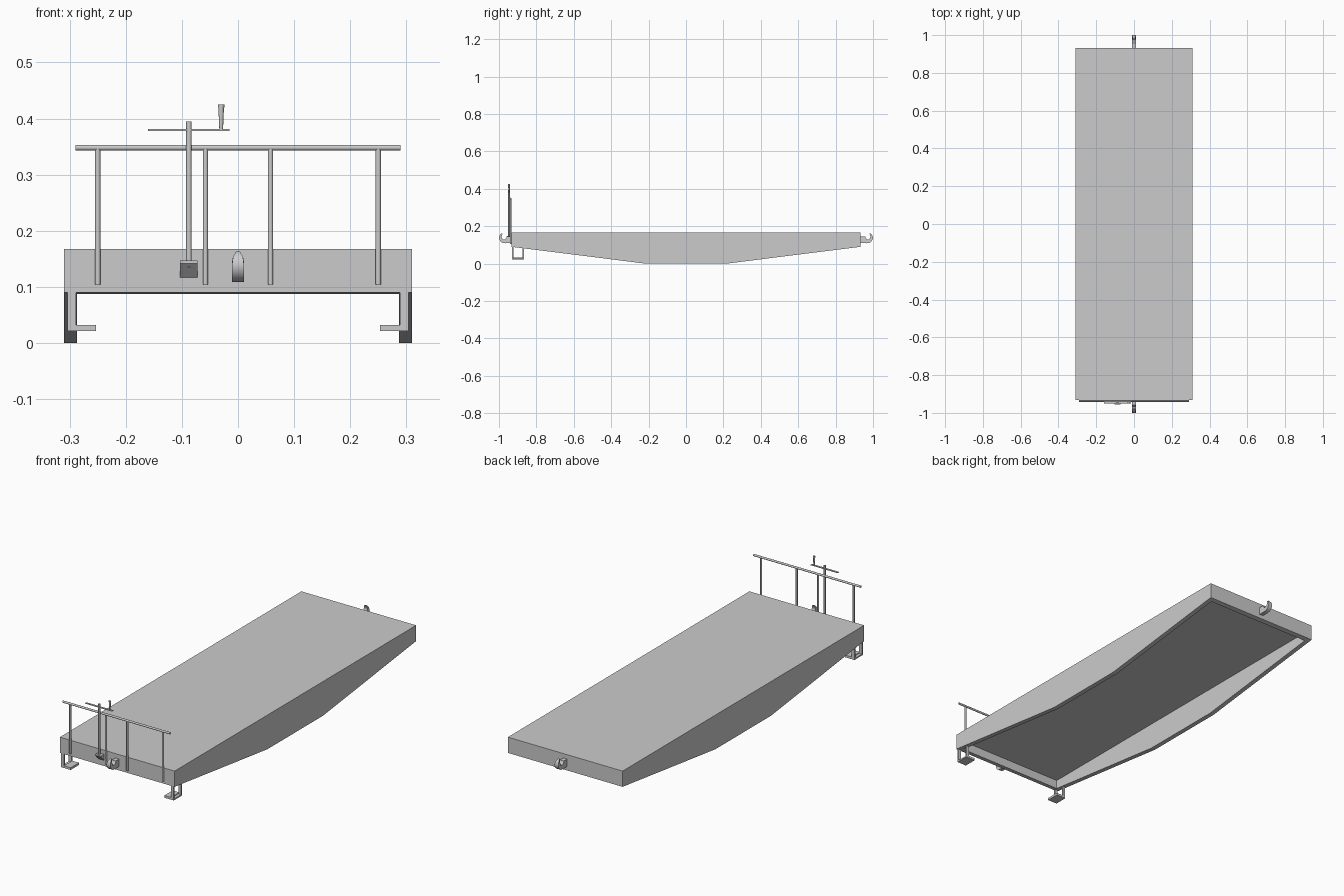
import bpy, bmesh, math
from mathutils import Vector

if "Cube" in bpy.data.objects:
    bpy.data.objects.remove(bpy.data.objects["Cube"])


def new_object(name, bm):
    bmesh.ops.recalc_face_normals(bm, faces=bm.faces)
    mesh = bpy.data.meshes.new(name)
    bm.to_mesh(mesh)
    bm.free()
    ob = bpy.data.objects.new(name, mesh)
    bpy.context.collection.objects.link(ob)
    return ob


def activate(ob):
    bpy.ops.object.select_all(action='DESELECT')
    ob.select_set(True)
    bpy.context.view_layer.objects.active = ob


def smooth(ob, angle=40):
    activate(ob)
    bpy.ops.object.shade_smooth_by_angle(angle=math.radians(angle))


def box(name, lo, hi):
    bm = bmesh.new()
    bmesh.ops.create_cube(bm, size=1)
    for v in bm.verts:
        v.co = Vector([a + (b - a) * (c + 0.5) for a, b, c in zip(lo, hi, v.co)])
    return new_object(name, bm)


def prism(name, profile, x0, x1):
    """Extrude a (y, z) outline along x."""
    bm = bmesh.new()
    face = bm.faces.new([bm.verts.new((x0, y, z)) for y, z in profile])
    ext = bmesh.ops.extrude_face_region(bm, geom=[face])
    verts = [g for g in ext['geom'] if isinstance(g, bmesh.types.BMVert)]
    bmesh.ops.translate(bm, verts=verts, vec=(x1 - x0, 0, 0))
    return new_object(name, bm)


def rod(name, start, end, r0, r1=None, sides=12):
    start, end = Vector(start), Vector(end)
    axis = end - start
    bm = bmesh.new()
    bmesh.ops.create_cone(bm, cap_ends=True, segments=sides, radius1=r0,
                          radius2=r0 if r1 is None else r1, depth=axis.length)
    bm.transform(axis.to_track_quat('Z', 'Y').to_matrix().to_4x4())
    bmesh.ops.translate(bm, verts=bm.verts, vec=(start + end) / 2)
    ob = new_object(name, bm)
    smooth(ob)
    return ob


W, L = 0.31, 0.932

# Fish-belly wagon body, hollow underneath
body = prism("wagon_body", [(-L, 0.167), (L, 0.167), (L, 0.09), (0.215, 0),
                            (-0.215, 0), (-L, 0.09)], -W, W)
cutter = box("underside_cutter", (-0.287, -0.908, -0.1), (0.287, 0.908, 0.13))
cutter.hide_render = True
mod = body.modifiers.new("hollow", 'BOOLEAN')
mod.operation = 'DIFFERENCE'
mod.solver = 'EXACT'
mod.object = cutter
activate(body)
bpy.ops.object.modifier_apply(modifier=mod.name)
bpy.data.objects.remove(cutter)

# End railing
RY = -L - 0.005
rod("rail_top", (-0.29, RY, 0.348), (0.29, RY, 0.348), 0.005)
for x in (-0.25, -0.058, 0.058, 0.25):
    rod("rail_post", (x, RY, 0.104), (x, RY, 0.347), 0.0048)

# Hand brake: column, bracket, crank bar and grip
BX, BY = -0.0875, -0.946
rod("brake_column", (BX, BY, 0.135), (BX, BY, 0.395), 0.0048)
prism("brake_bracket", [(-L + 0.002, 0.147), (-0.956, 0.147), (-0.956, 0.142),
                        (-L + 0.002, 0.115)], BX - 0.0155, BX + 0.0155)
box("brake_crank", (-0.16, BY - 0.005, 0.378), (-0.015, BY + 0.005, 0.381))
rod("brake_grip", (-0.03, BY, 0.38), (-0.03, BY, 0.42), 0.0033, 0.005)
rod("brake_grip_cap", (-0.03, BY, 0.42), (-0.03, BY, 0.425), 0.0055)

# Corner steps: U-shaped strap with a tread
for s in (-1, 1):
    xa, xb = sorted((s * 0.289, s * 0.304))
    prism("step_strap", [(-0.930, 0.1), (-0.930, 0.021), (-0.866, 0.021), (-0.866, 0.1),
                         (-0.873, 0.1), (-0.873, 0.028), (-0.923, 0.028), (-0.923, 0.1)],
          xa, xb)
    xa, xb = sorted((s * 0.253, s * 0.2895))
    box("step_tread", (xa, -0.930, 0.021), (xb, -0.866, 0.032))

# Coupling hooks at both ends, tapered towards the tip
hook = [(0.925, 0.146), (0.958, 0.146), (0.961, 0.136), (0.968, 0.130), (0.977, 0.130),
        (0.984, 0.136), (0.986, 0.146), (0.983, 0.154), (0.980, 0.163), (0.988, 0.161),
        (0.995, 0.153), (1.0, 0.141), (0.998, 0.129), (0.991, 0.118), (0.980, 0.111),
        (0.968, 0.109), (0.925, 0.110)]
for s in (-1, 1):
    ob = prism("coupling_hook", [(s * y, z) for y, z in hook], -0.0105, 0.0105)
    for v in ob.data.vertices:
        if v.co.z > 0.15:
            v.co.x *= 1 - 0.65 * (v.co.z - 0.15) / 0.013
    smooth(ob)
